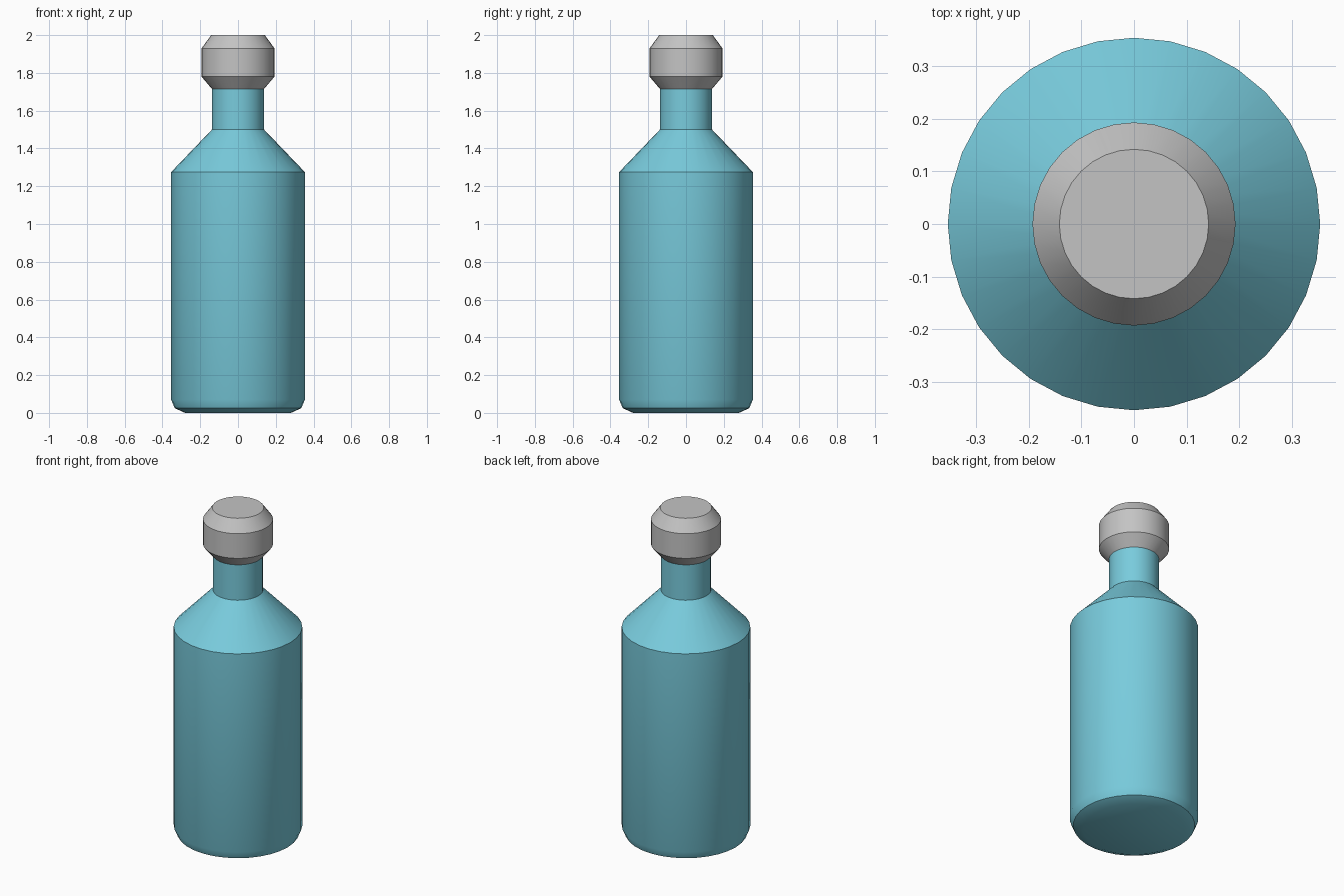
import bpy
import bmesh
import math

if "Cube" in bpy.data.objects:
    bpy.data.objects.remove(bpy.data.objects["Cube"], do_unlink=True)


def make_material(name, color):
    mat = bpy.data.materials.new(name)
    mat.use_nodes = True
    mat.diffuse_color = color
    mat.node_tree.nodes["Principled BSDF"].inputs["Base Color"].default_value = color
    return mat


def lathe(name, profile, mat, sharp_angle, sides=32):
    """Revolve (radius, height) points around z and close both ends."""
    bm = bmesh.new()
    rings = []
    for r, z in profile:
        angles = [math.tau * i / sides for i in range(sides)]
        rings.append([bm.verts.new((r * math.cos(a), r * math.sin(a), z)) for a in angles])
    for low, high in zip(rings, rings[1:]):
        for i in range(sides):
            j = (i + 1) % sides
            bm.faces.new((low[i], low[j], high[j], high[i]))
    bm.faces.new(rings[0][::-1])
    bm.faces.new(rings[-1])
    mesh = bpy.data.meshes.new(name)
    bm.to_mesh(mesh)
    bm.free()
    mesh.materials.append(mat)
    obj = bpy.data.objects.new(name, mesh)
    bpy.context.collection.objects.link(obj)
    bpy.ops.object.select_all(action="DESELECT")
    obj.select_set(True)
    bpy.context.view_layer.objects.active = obj
    bpy.ops.object.shade_smooth_by_angle(angle=math.radians(sharp_angle))
    return obj


blue = make_material("light blue", (0.19, 0.60, 0.72, 1))
grey = make_material("light grey", (0.55, 0.55, 0.55, 1))

# Bottle: rounded base, straight body, sloping shoulder, neck running into the cap
lathe("bottle", [(0.28, 0), (0.335, 0.025), (0.354, 0.07), (0.354, 1.275),
                 (0.138, 1.5), (0.138, 1.74)], blue, 42)

# Cap: chamfered top and bottom
lathe("cap", [(0.138, 1.715), (0.193, 1.78), (0.193, 1.93), (0.142, 2)], grey, 30)
